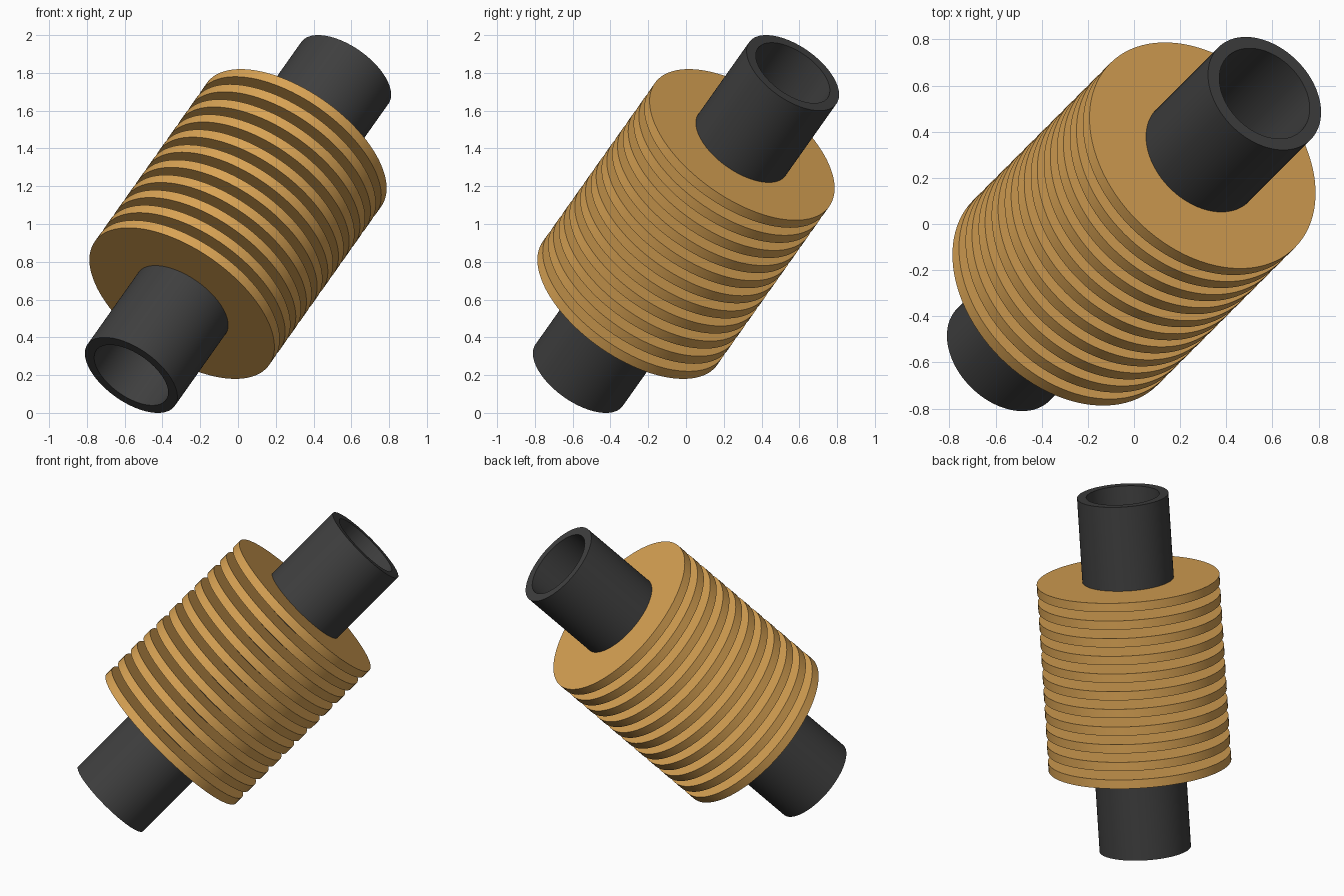
import bpy, math
from mathutils import Vector

if "Cube" in bpy.data.objects:
    bpy.data.objects.remove(bpy.data.objects["Cube"])

UNIT = 0.5657                       # disc radius
AXIS = Vector((0.5, 0.5, math.sqrt(0.5)))
CENTRE = Vector((0, 0, 1))
SEGMENTS = 96


def make_material(name, colour):
    mat = bpy.data.materials.new(name)
    mat.diffuse_color = (*colour, 1)
    mat.use_nodes = True
    mat.node_tree.nodes["Principled BSDF"].inputs["Base Color"].default_value = mat.diffuse_color
    return mat


def hollow_ring(name, outer, inner, length, offset, mat):
    """Closed ring: a rectangular section swept around the tilted axis."""
    h = length / 2
    profile = [(outer, -h), (outer, h), (inner, h), (inner, -h)]
    verts, faces = [], []
    for i in range(SEGMENTS):
        a = 2 * math.pi * i / SEGMENTS
        verts += [(r * math.cos(a), r * math.sin(a), z) for r, z in profile]
        n = (i + 1) % SEGMENTS
        for k in range(4):
            m = (k + 1) % 4
            faces.append((i * 4 + k, n * 4 + k, n * 4 + m, i * 4 + m))
    mesh = bpy.data.meshes.new(name)
    mesh.from_pydata(verts, [], faces)
    mesh.materials.append(mat)
    obj = bpy.data.objects.new(name, mesh)
    bpy.context.collection.objects.link(obj)
    obj.rotation_mode = 'QUATERNION'
    obj.rotation_quaternion = AXIS.to_track_quat('Z', 'Y')
    obj.location = CENTRE + AXIS * offset
    bpy.ops.object.select_all(action='DESELECT')
    obj.select_set(True)
    bpy.context.view_layer.objects.active = obj
    bpy.ops.object.shade_smooth_by_angle(angle=math.radians(30))
    return obj


brass = make_material("brass", (0.70, 0.37, 0.09))
charcoal = make_material("charcoal", (0.05, 0.05, 0.05))

# Open tube running through the whole stack
hollow_ring("tube", 0.5 * UNIT, 0.4 * UNIT, 4 * UNIT, 0, charcoal)

# Eleven evenly spaced cooling fins
for i in range(-5, 6):
    hollow_ring(f"fin_{i + 6}", UNIT, 0.48 * UNIT, 0.1 * UNIT, i * 0.2 * UNIT, brass)
